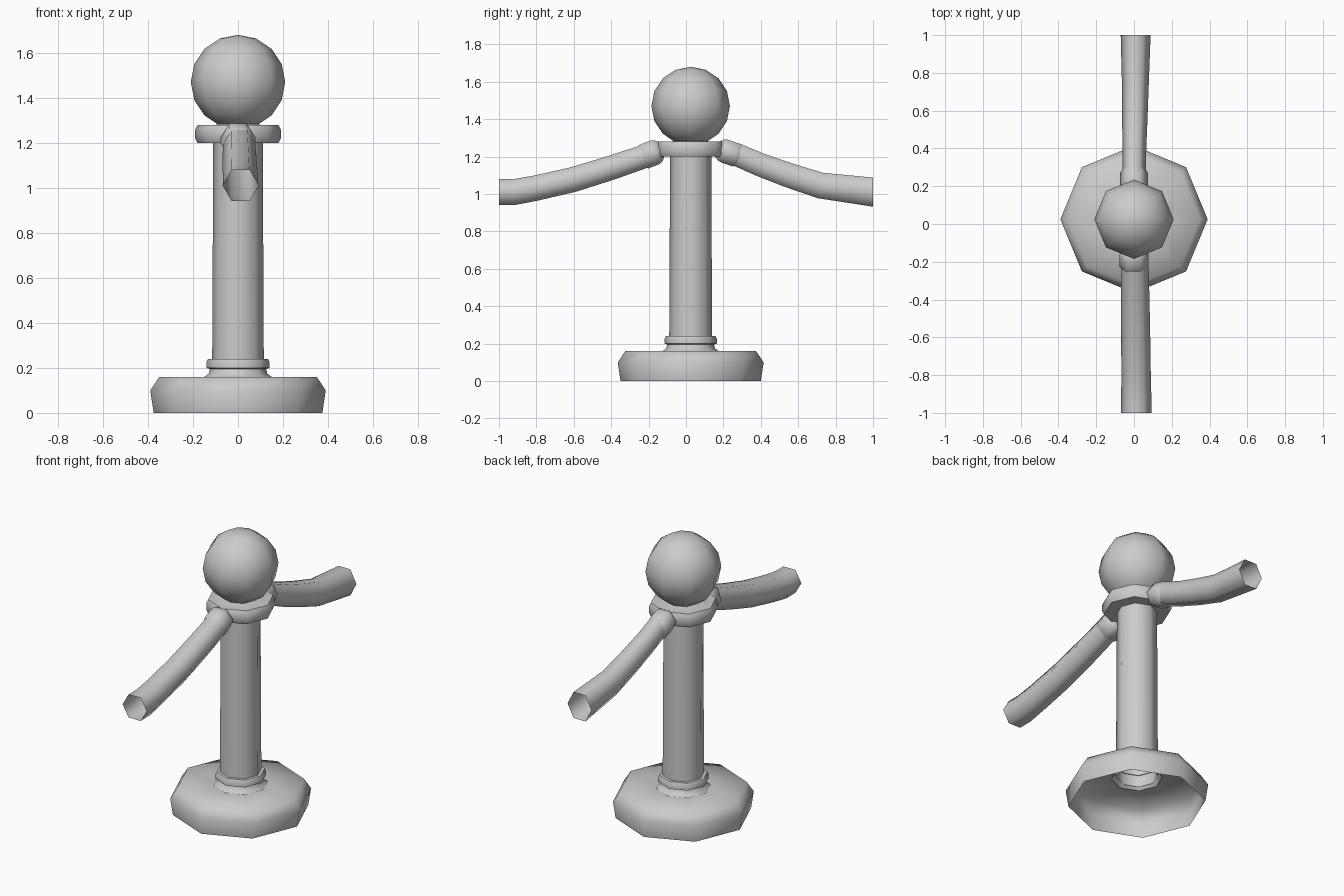
import bpy, bmesh, math
from mathutils import Vector

cube = bpy.data.objects.get("Cube")
if cube:
    bpy.data.objects.remove(cube)

grey = bpy.data.materials.new("plain grey")
grey.use_nodes = True
colour = (0.6, 0.6, 0.6, 1)
grey.diffuse_color = colour
grey.node_tree.nodes["Principled BSDF"].inputs["Base Color"].default_value = colour

CENTRE_Y = 0.025


def finish(bm, name, angle=65):
    mesh = bpy.data.meshes.new(name)
    bmesh.ops.recalc_face_normals(bm, faces=bm.faces)
    bm.to_mesh(mesh)
    bm.free()
    obj = bpy.data.objects.new(name, mesh)
    bpy.context.collection.objects.link(obj)
    mesh.materials.append(grey)
    bpy.ops.object.select_all(action="DESELECT")
    obj.select_set(True)
    bpy.context.view_layer.objects.active = obj
    bpy.ops.object.shade_smooth_by_angle(angle=math.radians(angle))
    return obj


def skin(rings, name):
    """Join a list of point rings into an open tube."""
    bm = bmesh.new()
    loops = [[bm.verts.new(p) for p in ring] for ring in rings]
    n = len(loops[0])
    for a, b in zip(loops, loops[1:]):
        for i in range(n):
            j = (i + 1) % n
            bm.faces.new((a[i], a[j], b[j], b[i]))
    return finish(bm, name)


def turned(name, profile, sides=8):
    """Lathe (radius, height) pairs about the post axis."""
    turns = [math.tau * i / sides for i in range(sides)]
    return skin([[(r * math.cos(t), CENTRE_Y + r * math.sin(t), z) for t in turns]
                 for r, z in profile], name)


def tube(name, path, sides=6):
    """Sweep a hexagon along (x, y, z, radius) points in the side plane."""
    pts = [Vector(p[:3]) for p in path]
    rings = []
    for k, p in enumerate(pts):
        along = pts[min(k + 1, len(pts) - 1)] - pts[max(k - 1, 0)]
        if k == len(pts) - 1 and abs(p.y) > 0.9:
            along = Vector((0, along.y, 0))   # rope ends are cut upright
        up = Vector((1, 0, 0)).cross(along).normalized()
        r = path[k][3]
        rings.append([p + Vector((r * math.cos(t), 0, 0)) + up * r * math.sin(t)
                      for t in (math.tau * i / sides for i in range(sides))])
    return skin(rings, name)


# Hollow foot, collar, post and top ring
turned("base", [(0.375, 0), (0.39, 0.1), (0.35, 0.16), (0.14, 0.16)])
turned("collar", [(0.15, 0.16), (0.13, 0.175), (0.125, 0.195), (0.14, 0.2),
                  (0.14, 0.225), (0.133, 0.24), (0.11, 0.24)])
turned("post", [(0.115, 0.17), (0.11, 1.21)])
turned("top_ring", [(0.1, 1.2), (0.18, 1.2), (0.19, 1.22), (0.19, 1.26),
                    (0.18, 1.28), (0.1, 1.28), (0.06, 1.3)])

# Ball finial
bm = bmesh.new()
bmesh.ops.create_uvsphere(bm, u_segments=8, v_segments=8, radius=0.21)
bmesh.ops.translate(bm, verts=bm.verts, vec=(0, CENTRE_Y, 1.47))
finish(bm, "ball")

# Sagging ropes, open at the cut ends
tube("front_rope", [(0.005, -0.21, 1.205, 0.072), (0.007, -0.4, 1.14, 0.075),
                    (0.009, -0.6, 1.078, 0.077), (0.011, -0.8, 1.032, 0.078),
                    (0.012, -0.92, 1.01, 0.08), (0.012, -1, 1.01, 0.08)])
tube("back_rope", [(0, 0.26, 1.215, 0.07), (0.002, 0.4, 1.155, 0.072),
                   (0.005, 0.55, 1.1, 0.076), (0.008, 0.72, 1.045, 0.08),
                   (0.01, 1, 1.01, 0.09)]).scale.x = 0.88

# Rounded ferrules joining the ropes to the ring
tube("front_ferrule", [(0, -0.13, 1.235, 0.05), (0, -0.145, 1.23, 0.068),
                       (0, -0.165, 1.223, 0.078), (0, -0.225, 1.2, 0.078),
                       (0, -0.245, 1.193, 0.06)])
tube("back_ferrule", [(0, 0.17, 1.24, 0.05), (0, 0.185, 1.235, 0.066),
                      (0, 0.205, 1.23, 0.073), (0, 0.27, 1.207, 0.073),
                      (0, 0.29, 1.2, 0.06)])
